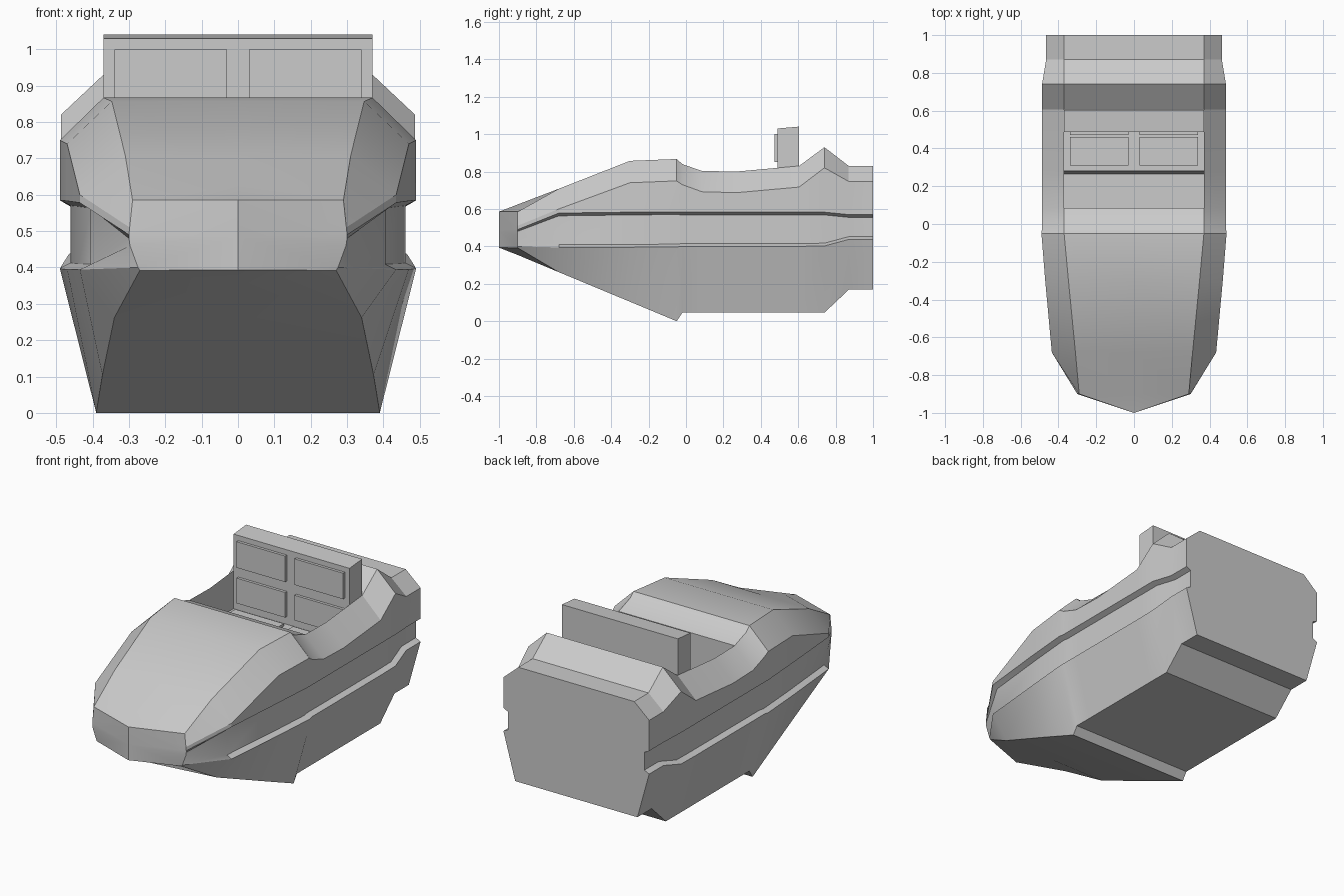
import bpy, bmesh

if "Cube" in bpy.data.objects:
    bpy.data.objects.remove(bpy.data.objects["Cube"])

FLOOR = 0.30   # cockpit floor height


def finish(name, bm, smooth=None):
    bmesh.ops.remove_doubles(bm, verts=bm.verts, dist=1e-5)
    bmesh.ops.recalc_face_normals(bm, faces=bm.faces)
    me = bpy.data.meshes.new(name)
    bm.to_mesh(me)
    bm.free()
    ob = bpy.data.objects.new(name, me)
    bpy.context.collection.objects.link(ob)
    if smooth:
        bpy.ops.object.select_all(action='DESELECT')
        bpy.context.view_layer.objects.active = ob
        ob.select_set(True)
        bpy.ops.object.shade_smooth_by_angle(angle=smooth)
    return ob


def section(xa, za, xo, zb, ze, zf, xg, zg, step=0.03):
    """Right half: keel edge, chine, recessed band, lip, shoulder, rim."""
    return [(0, za), (xa, za), (xo, zb), (xo - step, zb + 0.015), (xo - step, ze - 0.015),
            (xo, ze), (xo, zf), (xg, zg), (0, zg)]


# Hull stations from nose to tail
nose = [(0, 0.354), (0.27, 0.392), (0.275, 0.40), (0.297, 0.46), (0.30, 0.48),
        (0.30, 0.49), (0.298, 0.51), (0.29, 0.585), (0, 0.624)]
stations = [
    (-0.90, nose),
    (-0.68, section(0.34, 0.262, 0.435, 0.394, 0.578, 0.60, 0.31, 0.708)),
    (-0.30, section(0.373, 0.104, 0.47, 0.395, 0.583, 0.74, 0.347, 0.857)),
    (-0.05, section(0.39, 0.0, 0.49, 0.397, 0.585, 0.75, 0.37, 0.867)),
    (-0.02, section(0.39, 0.045, 0.487, 0.40, 0.583, 0.73, 0.37, 0.84)),
    (0.085, section(0.39, 0.045, 0.487, 0.40, 0.583, 0.692, 0.37, 0.803)),
    (0.27, section(0.39, 0.045, 0.487, 0.40, 0.583, 0.687, 0.37, 0.80)),
    (0.605, section(0.39, 0.045, 0.487, 0.40, 0.583, 0.717, 0.37, 0.83)),
    (0.74, section(0.39, 0.045, 0.487, 0.402, 0.583, 0.82, 0.37, 0.93)),
    (0.87, section(0.39, 0.168, 0.465, 0.437, 0.57, 0.747, 0.37, 0.83)),
    (1.00, section(0.39, 0.168, 0.465, 0.437, 0.57, 0.747, 0.37, 0.83)),
]
OPEN = (5, 6)   # spans with the cockpit opening

bm = bmesh.new()
rings = []
for y, half in stations:
    full = half + [(-x, z) for x, z in half[-2:0:-1]]
    rings.append([bm.verts.new((x, y, z)) for x, z in full])
n = len(rings[0])
for i in range(len(rings) - 1):
    for k in range(n):
        if i in OPEN and k in (7, 8):
            continue
        a, b = rings[i], rings[i + 1]
        bm.faces.new((a[k], a[(k + 1) % n], b[(k + 1) % n], b[k]))
bm.faces.new(rings[-1])

# Pointed nose
tip = [bm.verts.new((0, -1, z)) for z in (0.393, 0.485, 0.585)]
first = rings[0]
for right in (True, False):
    r = first[:9] if right else [first[0]] + first[:7:-1]
    for k in range(8):
        t = tip[0] if k < 2 else tip[1] if k < 5 else tip[2]
        bm.faces.new((r[k], r[k + 1], t))
    bm.faces.new((r[2], tip[0], tip[1]))
    bm.faces.new((r[5], tip[1], tip[2]))

# Cockpit well
low = []
for i in (5, 6, 7):
    y = stations[i][0]
    low.append([bm.verts.new((x, y, FLOOR)) for x in (0.37, 0, -0.37)])
for j in range(2):
    a, b = rings[5 + j], rings[6 + j]
    for k, s in ((7, 0), (9, 2)):
        bm.faces.new((a[k], b[k], low[j + 1][s], low[j][s]))
    for s in range(2):
        bm.faces.new((low[j][s], low[j][s + 1], low[j + 1][s + 1], low[j + 1][s]))
for i, j in ((5, 0), (7, 2)):
    for s in range(2):
        bm.faces.new((rings[i][7 + s], rings[i][8 + s], low[j][s + 1], low[j][s]))
finish("car_body", bm, 0.42)


# Bench seat with tall backrest, extruded from its side profile
profile = [(0.265, FLOOR), (0.28, 0.60), (0.488, 0.60), (0.488, 1.03), (0.603, 1.04), (0.603, FLOOR)]
bm = bmesh.new()
face = bm.faces.new([bm.verts.new((-0.37, y, z)) for y, z in profile])
ext = bmesh.ops.extrude_face_region(bm, geom=[face])
moved = [v for v in ext["geom"] if isinstance(v, bmesh.types.BMVert)]
bmesh.ops.translate(bm, verts=moved, vec=(0.74, 0, 0))
if face.is_valid is False or len(bm.faces) < 8:
    bm.faces.new([v for v in bm.verts if v not in moved])
finish("bench_seat", bm)


# Padded panels on the backrest and the seat
def panel(name, x0, x1, y0, y1, z0, z1):
    bm = bmesh.new()
    bmesh.ops.create_cube(bm, size=1)
    for v in bm.verts:
        v.co = (x1 if v.co.x > 0 else x0, y1 if v.co.y > 0 else y0, z1 if v.co.z > 0 else z0)
    finish(name, bm)


for side, x0, x1 in (("right", 0.03, 0.34), ("left", -0.34, -0.03)):
    panel("upper_back_cushion_" + side, x0, x1, 0.472, 0.49, 0.85, 1.0)
    panel("lower_back_cushion_" + side, x0, x1, 0.472, 0.49, 0.645, 0.79)
    panel("seat_cushion_" + side, x0, x1, 0.31, 0.46, 0.595, 0.615)
